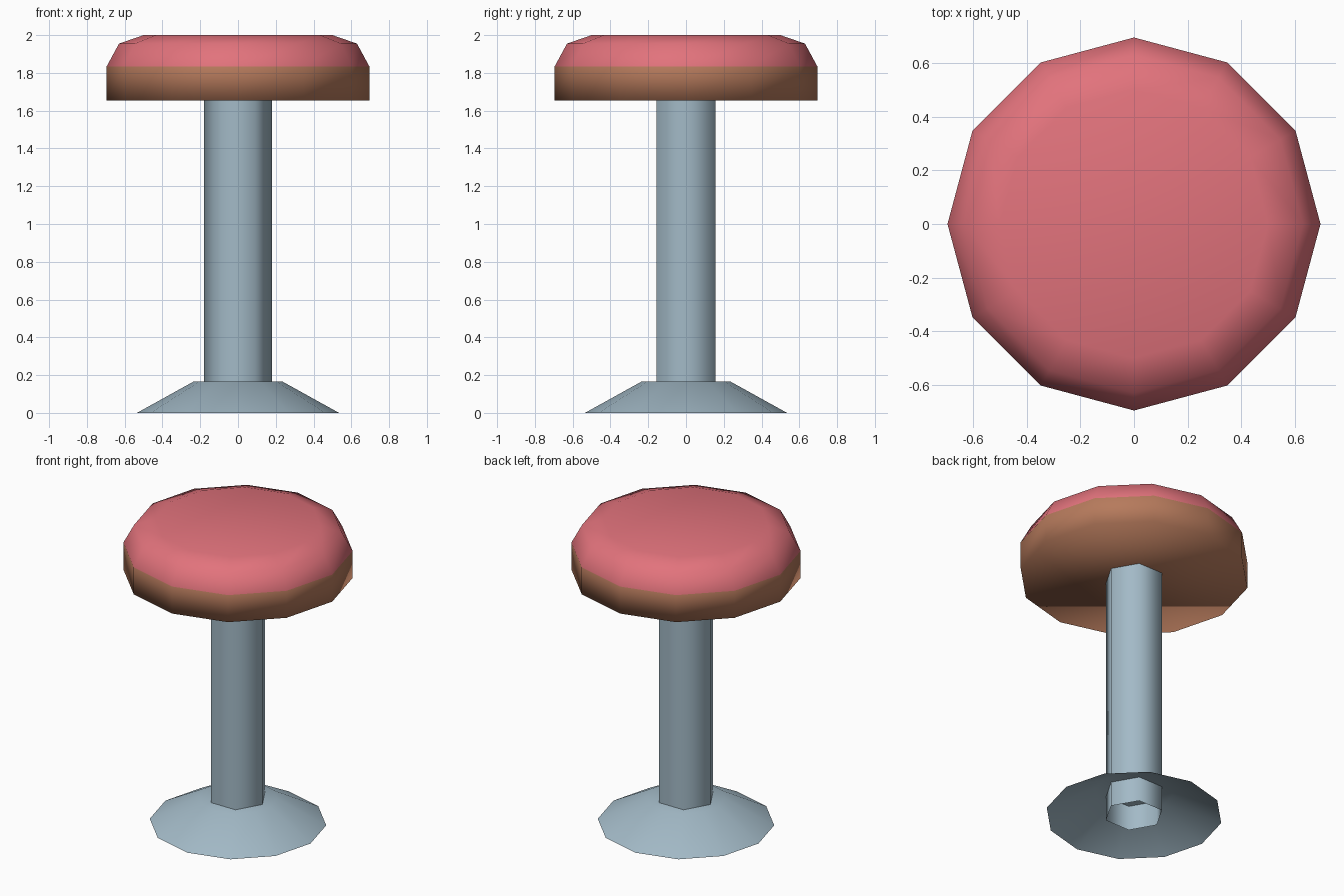
import bpy, bmesh, math

if "Cube" in bpy.data.objects:
    bpy.data.objects.remove(bpy.data.objects["Cube"])


def material(name, rgb):
    m = bpy.data.materials.new(name)
    m.diffuse_color = (*rgb, 1)
    m.use_nodes = True
    m.node_tree.nodes["Principled BSDF"].inputs["Base Color"].default_value = m.diffuse_color
    return m


pink = material("pink cushion", (0.76, 0.171, 0.202))
brown = material("brown wood", (0.468, 0.195, 0.107))
metal = material("grey metal", (0.366, 0.491, 0.571))


def lathe(name, profile, sides, mats, cap_bottom=False, cap_top=False):
    """Stack rings of (radius, z) from bottom to top, with optional flat caps."""
    bm = bmesh.new()
    rings = []
    for r, z in profile:
        rings.append([bm.verts.new((r * math.cos(math.tau * i / sides),
                                    r * math.sin(math.tau * i / sides), z))
                      for i in range(sides)])
    for a, b in zip(rings, rings[1:]):
        for i in range(sides):
            j = (i + 1) % sides
            bm.faces.new((a[i], a[j], b[j], b[i]))
    if cap_bottom:
        bm.faces.new(rings[0][::-1])
    if cap_top:
        bm.faces.new(rings[-1])
    me = bpy.data.meshes.new(name)
    bm.to_mesh(me)
    bm.free()
    for m in mats:
        me.materials.append(m)
    for p in me.polygons:
        p.use_smooth = True
    ob = bpy.data.objects.new(name, me)
    bpy.context.collection.objects.link(ob)
    return ob


# Round seat: wooden rim below, padded cushion above
seat = lathe("seat", [(0.695, 1.655), (0.695, 1.835), (0.63, 1.955), (0.5, 2.0)],
             12, [brown, pink], cap_bottom=True, cap_top=True)
for p in seat.data.polygons:
    p.material_index = 1 if p.center.z > 1.84 else 0

# Hexagonal open tube post, running down through the base
lathe("post", [(0.18, 0.0), (0.18, 1.655)], 6, [metal])

# Flared foot, hollow underneath
lathe("base", [(0.535, 0.0), (0.237, 0.165)], 12, [metal], cap_top=True)
